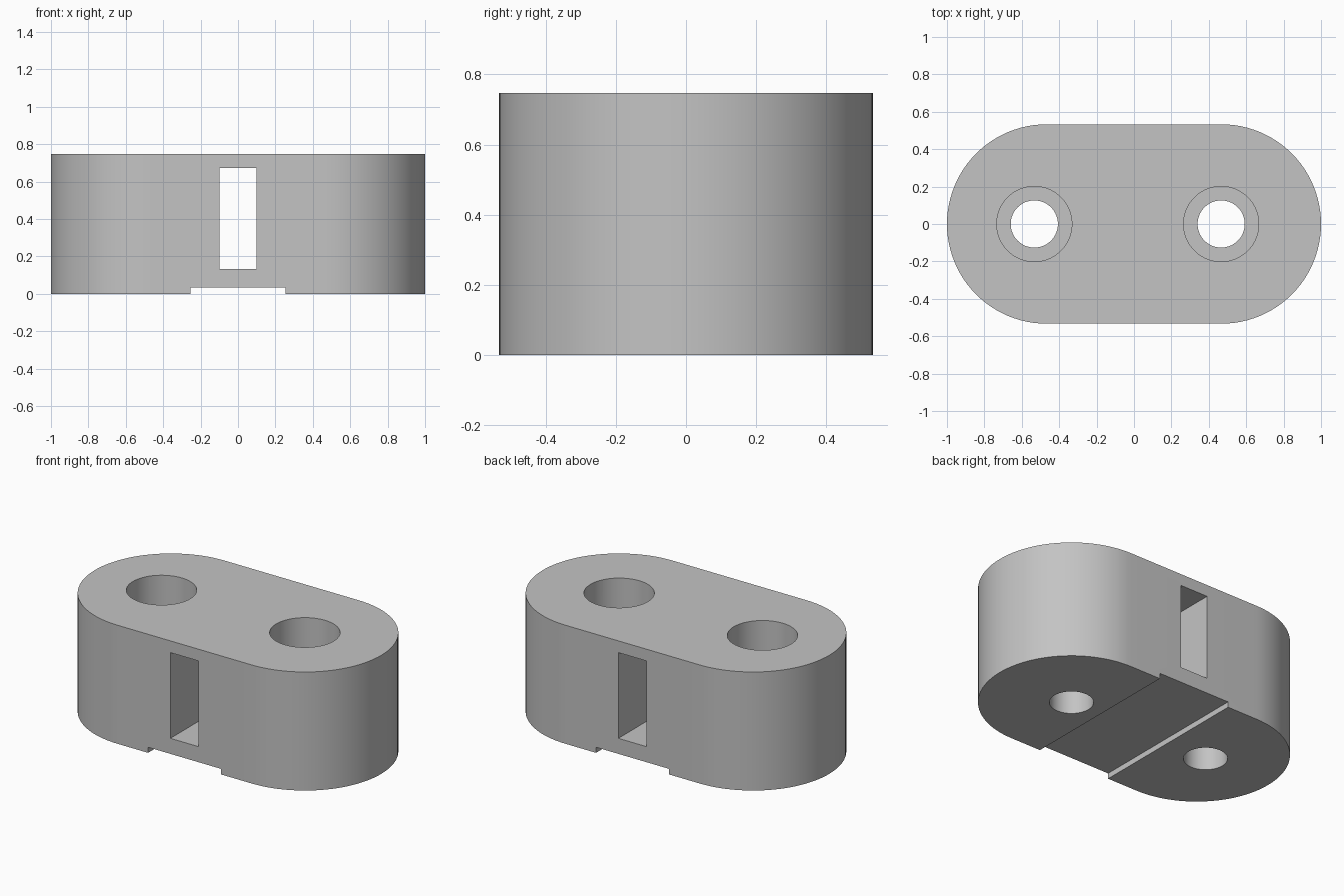
import bpy, bmesh, math

if "Cube" in bpy.data.objects:
    bpy.data.objects.remove(bpy.data.objects["Cube"], do_unlink=True)

HEIGHT = 0.747
END_R = 0.533

grey = bpy.data.materials.new("light_grey")
grey.use_nodes = True
colour = (0.55, 0.55, 0.55, 1)
grey.diffuse_color = colour
grey.node_tree.nodes["Principled BSDF"].inputs["Base Color"].default_value = colour


def prism(name, outline, z0, z1):
    """Extrude a flat outline between two heights."""
    bm = bmesh.new()
    low = bm.faces.new([bm.verts.new((x, y, z0)) for x, y in outline])
    ext = bmesh.ops.extrude_face_region(bm, geom=[low])
    top = [v for v in ext["geom"] if isinstance(v, bmesh.types.BMVert)]
    bmesh.ops.translate(bm, verts=top, vec=(0, 0, z1 - z0))
    bmesh.ops.recalc_face_normals(bm, faces=bm.faces)
    mesh = bpy.data.meshes.new(name)
    bm.to_mesh(mesh)
    bm.free()
    obj = bpy.data.objects.new(name, mesh)
    bpy.context.collection.objects.link(obj)
    mesh.materials.append(grey)
    return obj


def arc(cx, radius, start, sweep, steps):
    return [(cx + radius * math.cos(start + sweep * i / steps),
             radius * math.sin(start + sweep * i / steps)) for i in range(steps + 1)]


def box(name, half_x, z0, z1):
    return prism(name, [(-half_x, -1), (half_x, -1), (half_x, 1), (-half_x, 1)], z0, z1)


def circle(cx, radius):
    return arc(cx, radius, 0, math.tau, 64)[:-1]


# Rounded block
outline = (arc(1 - END_R, END_R, -math.pi / 2, math.pi, 48)
           + arc(END_R - 1, END_R, math.pi / 2, math.pi, 48))
body = prism("mounting_block", outline, 0, HEIGHT)

# Strap slot, shallow channel underneath and stepped screw holes
cutters = [box("slot_cutter", 0.098, 0.133, 0.673),
           box("channel_cutter", 0.254, -0.2, 0.035)]
for side, x in (("right", -0.533), ("left", 0.466)):
    cutters.append(prism(side + "_screw_hole_cutter", circle(x, 0.126), -0.2, 1))
    cutters.append(prism(side + "_counterbore_cutter", circle(x, 0.201), 0.3, 1))

bpy.context.view_layer.objects.active = body
body.select_set(True)
for cutter in cutters:
    mod = body.modifiers.new(cutter.name, "BOOLEAN")
    mod.operation = "DIFFERENCE"
    mod.solver = "EXACT"
    mod.object = cutter
    bpy.ops.object.modifier_apply(modifier=mod.name)
    bpy.data.objects.remove(cutter, do_unlink=True)

bpy.ops.object.shade_smooth_by_angle(angle=math.radians(30))
